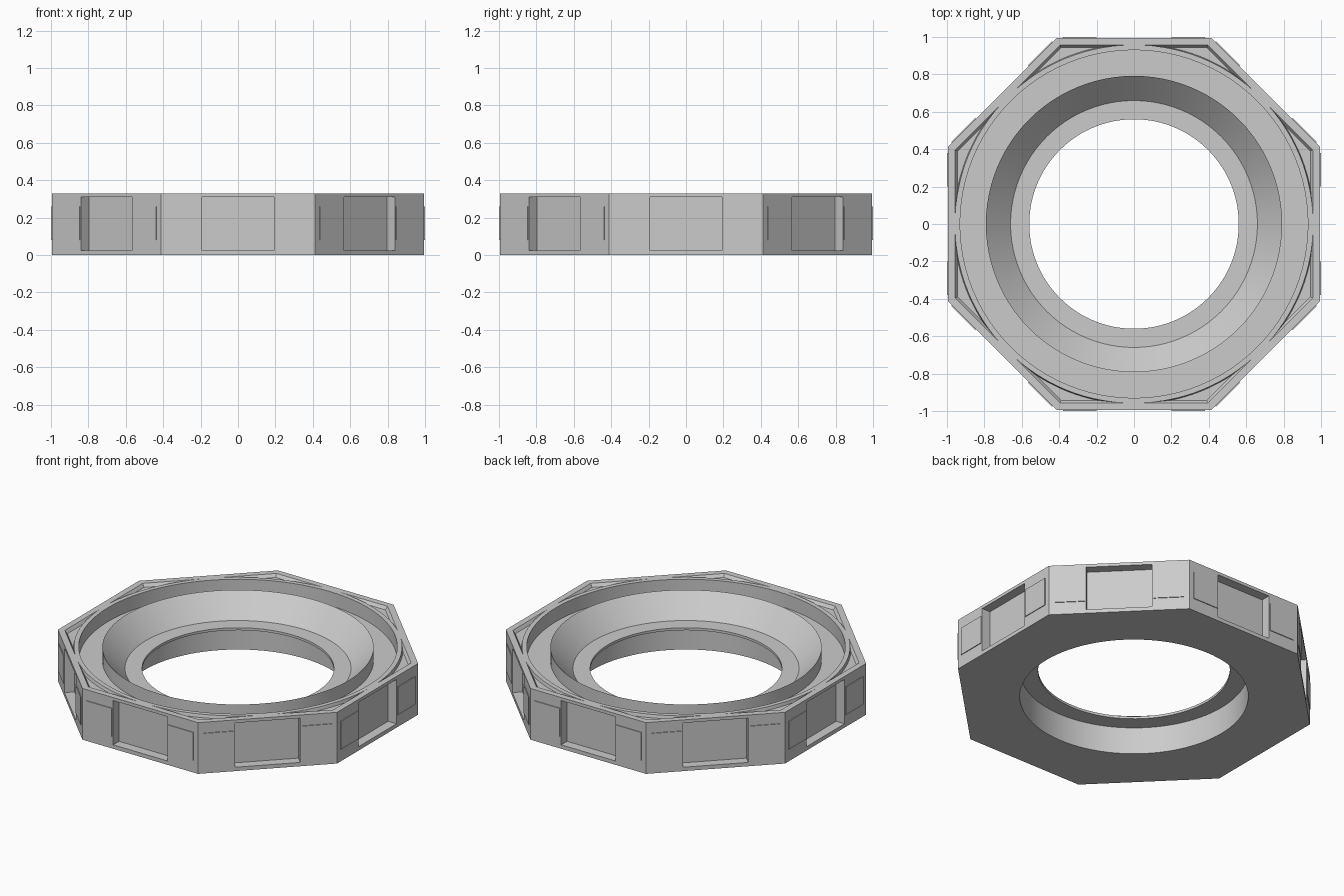
import bpy, bmesh, math
from mathutils import Matrix, Vector

if "Cube" in bpy.data.objects:
    bpy.data.objects.remove(bpy.data.objects["Cube"])

HEIGHT, APOTHEM = 0.33, 0.995
STEP = math.pi / 4

grey = bpy.data.materials.new("light_grey")
grey.diffuse_color = (0.6, 0.6, 0.6, 1)
grey.use_nodes = True
grey.node_tree.nodes["Principled BSDF"].inputs["Base Color"].default_value = grey.diffuse_color


def make(name, bm):
    bmesh.ops.recalc_face_normals(bm, faces=bm.faces)
    mesh = bpy.data.meshes.new(name)
    bm.to_mesh(mesh)
    bm.free()
    mesh.materials.append(grey)
    obj = bpy.data.objects.new(name, mesh)
    bpy.context.collection.objects.link(obj)
    return obj


def loft(bm, low, high):
    """Closed solid between two matching outlines."""
    a = [bm.verts.new(p) for p in low]
    b = [bm.verts.new(p) for p in high]
    n = len(a)
    bm.faces.new(a[::-1])
    bm.faces.new(b)
    for i in range(n):
        j = (i + 1) % n
        bm.faces.new((a[i], a[j], b[j], b[i]))


def box(bm, lo, hi, angle):
    """Box given in the frame of one side, turned around the z axis."""
    lo, hi = Vector(lo), Vector(hi)
    mat = (Matrix.Rotation(angle, 4, 'Z') @ Matrix.Translation((lo + hi) / 2)
           @ Matrix.Diagonal((*(hi - lo), 1)))
    bmesh.ops.create_cube(bm, size=1, matrix=mat)


def polar(r, t, z):
    return (r * math.cos(t), r * math.sin(t), z)


# Octagonal body
bm = bmesh.new()
R = APOTHEM / math.cos(STEP / 2)
corners = [(i + 0.5) * STEP for i in range(8)]
loft(bm, [polar(R, t, 0) for t in corners], [polar(R, t, HEIGHT) for t in corners])
body = make("octagon_ring", bm)

# Turned opening: lower bore, thin inner ledge, cone, lip and ring groove
bm = bmesh.new()
profile = [(0, -0.1), (0.667, -0.1), (0.667, 0.174), (0.56, 0.174), (0.56, 0.19),
           (0.66, 0.19), (0.792, 0.326), (0.792, 0.24), (0.93, 0.24), (0.93, 0.45), (0, 0.45)]
verts = [bm.verts.new((r, 0, z)) for r, z in profile]
edges = [bm.edges.new(p) for p in zip(verts, verts[1:])]
bmesh.ops.spin(bm, geom=verts + edges, cent=(0, 0, 0), axis=(0, 0, 1),
               angle=math.tau, steps=96)
bmesh.ops.remove_doubles(bm, verts=bm.verts, dist=1e-5)
opening = make("opening_cutter", bm)

# Windows sunk into the eight sides
bm = bmesh.new()
for i in range(8):
    box(bm, (APOTHEM - 0.06, -0.193, 0.025), (1.1, 0.193, 0.31), i * STEP)
windows = make("window_cutter", bm)


def pocket_outline(apothem, radius, t, z):
    """Corner triangle between the octagon inset and a circle."""
    half = STEP / 2 - math.acos(apothem / radius)
    arc = [polar(radius, t + half * (1 - k / 6), z) for k in range(13)]
    return [polar(apothem / math.cos(STEP / 2), t, z)] + arc


# Shallow sloped pockets in the top corners
bm = bmesh.new()
for t in corners:
    loft(bm, pocket_outline(0.943, 0.963, t, HEIGHT - 0.02),
         pocket_outline(0.957, 0.958, t, HEIGHT + 0.001))
pockets = make("corner_pocket_cutter", bm)

for cutter in (opening, windows, pockets):
    mod = body.modifiers.new(cutter.name, 'BOOLEAN')
    mod.operation = 'DIFFERENCE'
    mod.solver = 'EXACT'
    mod.object = cutter
    cutter.hide_render = True
    cutter.hide_set(True)

# Thin plates on both sides of each window
bm = bmesh.new()
for i in range(8):
    for a, b in ((0.2, 0.38), (-0.38, -0.2)):
        box(bm, (APOTHEM - 0.004, a, 0.08), (1.0, b, 0.26), i * STEP)
make("side_plates", bm)

# Smooth the turned surfaces, keep the hard edges
bpy.context.view_layer.objects.active = body
body.select_set(True)
for mod in list(body.modifiers):
    bpy.ops.object.modifier_apply(modifier=mod.name)
bpy.ops.object.shade_smooth_by_angle(angle=math.radians(30))
